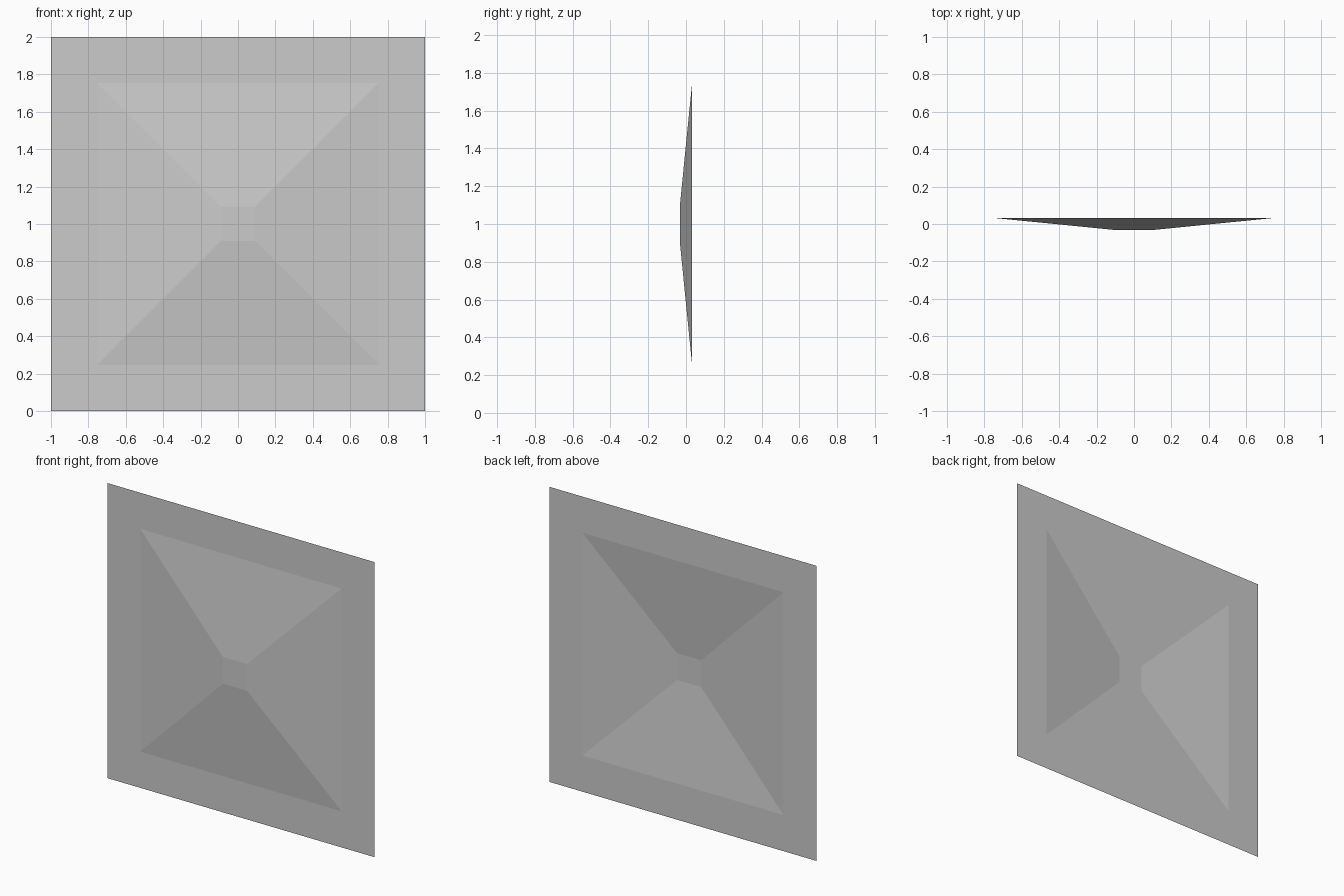
import bpy, bmesh

if "Cube" in bpy.data.objects:
    bpy.data.objects.remove(bpy.data.objects["Cube"])

DEPTH = 0.033        # half of the total relief depth
RINGS = [1.0, 0.755, 0.091]   # half widths: sheet edge, raised base, raised top

grey = bpy.data.materials.new("plain_grey")
grey.diffuse_color = (0.6, 0.6, 0.6, 1)
grey.use_nodes = True
grey.node_tree.nodes["Principled BSDF"].inputs["Base Color"].default_value = grey.diffuse_color

bm = bmesh.new()
# Flat sheet facing the front
corners = [(-1, -1), (1, -1), (1, 1), (-1, 1)]
face = bm.faces.new([bm.verts.new((x, DEPTH, z + 1)) for x, z in corners])
bm.normal_update()

# Inset to the raised base, then to the small flat top
for outer, inner in zip(RINGS, RINGS[1:]):
    bmesh.ops.inset_individual(bm, faces=[face], thickness=outer - inner, use_even_offset=True)

# Pull the flat top forward to form the shallow pyramid
for v in face.verts:
    v.co.y = -DEPTH

mesh = bpy.data.meshes.new("embossed_panel")
bm.to_mesh(mesh)
bm.free()
mesh.materials.append(grey)
panel = bpy.data.objects.new("embossed_panel", mesh)
bpy.context.collection.objects.link(panel)
